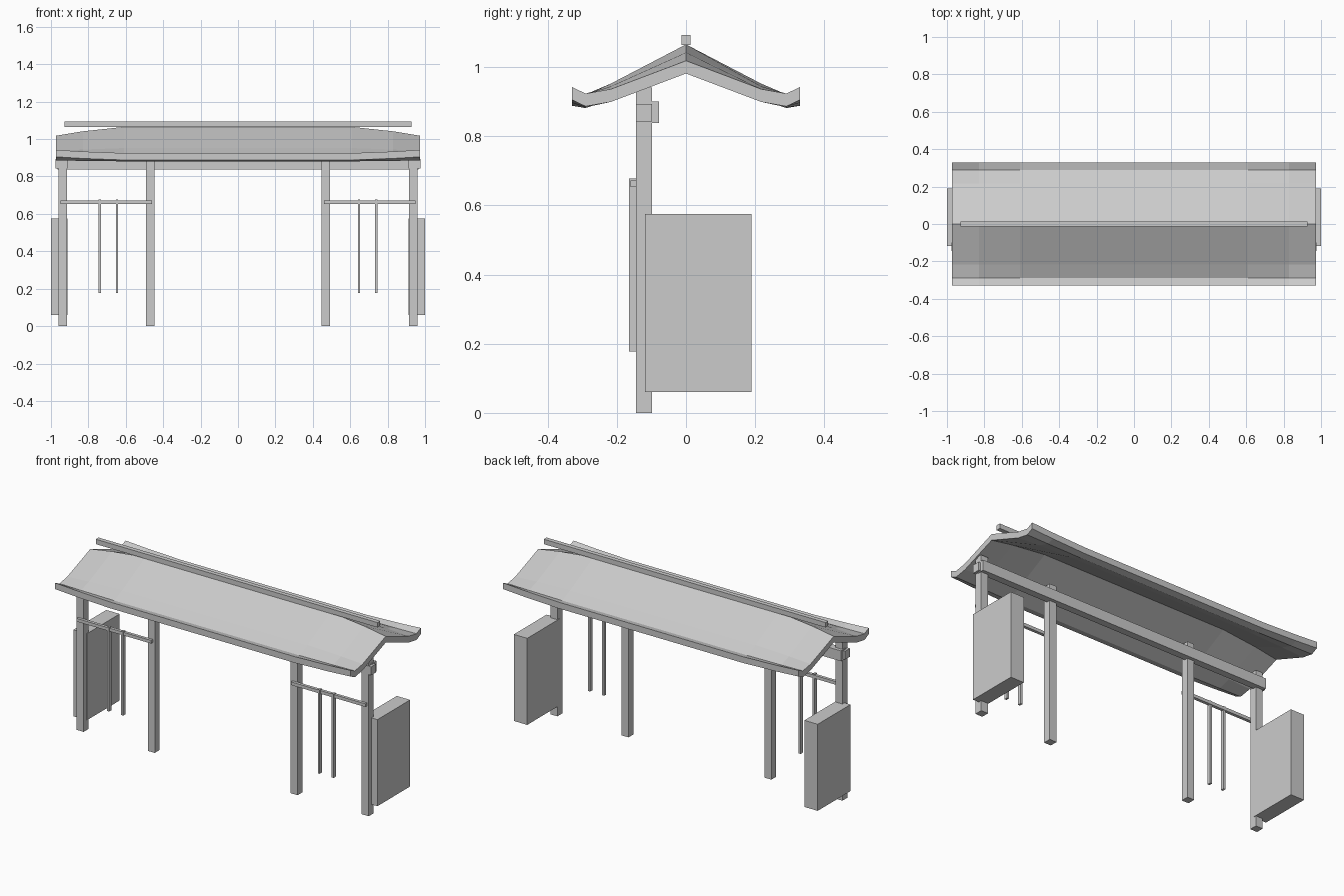
import bpy, bmesh

if "Cube" in bpy.data.objects:
    bpy.data.objects.remove(bpy.data.objects["Cube"])

grey = bpy.data.materials.new("plain_grey")
grey.diffuse_color = (0.6, 0.6, 0.6, 1)
grey.use_nodes = True
grey.node_tree.nodes["Principled BSDF"].inputs["Base Color"].default_value = grey.diffuse_color


def finish(name, bm):
    bmesh.ops.recalc_face_normals(bm, faces=bm.faces)
    mesh = bpy.data.meshes.new(name)
    bm.to_mesh(mesh)
    bm.free()
    mesh.materials.append(grey)
    obj = bpy.data.objects.new(name, mesh)
    bpy.context.collection.objects.link(obj)
    return obj


def box(name, x, y, z):
    """Box from (min, max) pairs along each axis."""
    bm = bmesh.new()
    bmesh.ops.create_cube(bm, size=1)
    for v in bm.verts:
        v.co = [r[0] + (c + 0.5) * (r[1] - r[0]) for c, r in zip(v.co, (x, y, z))]
    return finish(name, bm)


def pair(name, x, y, z):
    """The same box on the right and mirrored on the left."""
    box(name + "_right", x, y, z)
    box(name + "_left", (-x[1], -x[0]), y, z)


# Roof: bent sheet whose ridge drops and eaves lift towards both ends
Y = (0, 0.217, 0.29, 0.33)
END = (1.018, 0.936, 0.923, 0.942)
MID = (1.065, 0.952, 0.918, 0.925)
STATIONS = ((-0.972, 0), (-0.83, 0.5), (-0.61, 1), (0.61, 1), (0.83, 0.5), (0.972, 0))
THICK = 0.037

bm = bmesh.new()
rings = []
for x, t in STATIONS:
    half = [(y, e + (m - e) * t) for y, e, m in zip(Y, END, MID)]
    top = [(-y, z) for y, z in reversed(half)] + half[1:]
    loop = top + [(y, z - THICK) for y, z in reversed(top)]
    rings.append([bm.verts.new((x, y, z)) for y, z in loop])
n = len(rings[0])
for a, b in zip(rings, rings[1:]):
    for i in range(n):
        j = (i + 1) % n
        bm.faces.new((a[i], a[j], b[j], b[i]))
for ring in (rings[0], rings[-1]):
    for i in range(n // 2 - 1):
        bm.faces.new((ring[i], ring[i + 1], ring[n - 2 - i], ring[n - 1 - i]))
finish("roof", bm)

# Ridge pole
box("ridge_pole", (-0.927, 0.927), (-0.013, 0.013), (1.064, 1.093))

# Posts and the beam behind them
for name, cx in (("outer_post", 0.938), ("inner_post", 0.47)):
    pair(name, (cx - 0.023, cx + 0.023), (-0.144, -0.098), (0, 0.94))
box("beam", (-0.965, 0.965), (-0.12, -0.078), (0.838, 0.9))
pair("beam_end_block", (0.912, 0.977), (-0.145, -0.099), (0.843, 0.893))

# Rails with hanging bars
pair("rail", (0.46, 0.95), (-0.16, -0.142), (0.653, 0.672))
for i, cx in enumerate((0.647, 0.739)):
    pair("hanging_bar_%d" % (i + 1), (cx - 0.0065, cx + 0.0065),
         (-0.165, -0.145), (0.178, 0.677))

# Side panels
pair("side_panel", (0.912, 1.0), (-0.118, 0.19), (0.06, 0.575))
